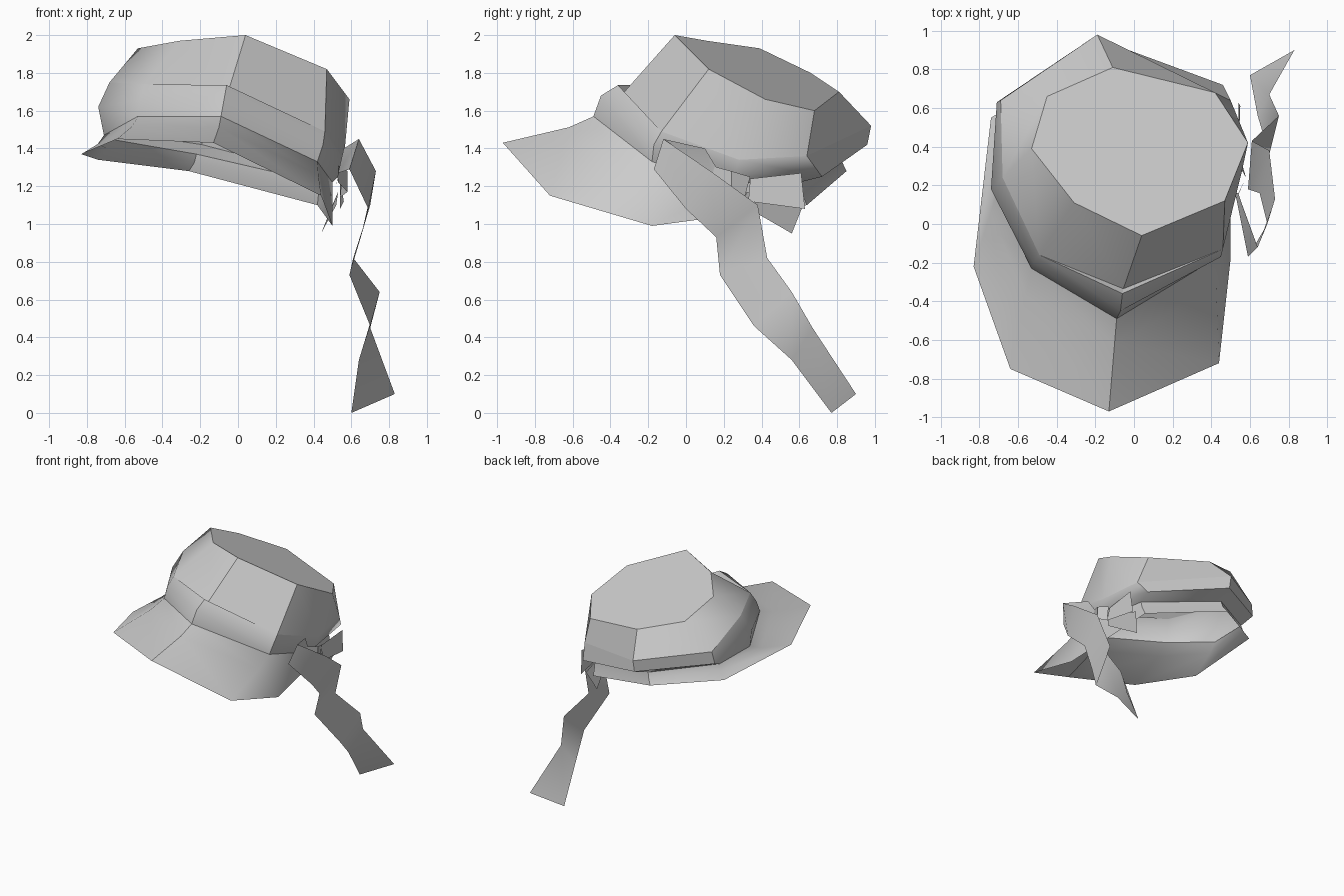
import bpy
import bmesh
from mathutils import Vector

# Remove the default object
default_object = bpy.data.objects.get("Cube")
if default_object:
    bpy.data.objects.remove(default_object, do_unlink=True)

# Single flat felt colour
felt = bpy.data.materials.new("light_grey_felt")
felt.use_nodes = True
felt_colour = (0.6, 0.6, 0.6, 1)
felt.diffuse_color = felt_colour
felt.node_tree.nodes["Principled BSDF"].inputs["Base Color"].default_value = felt_colour


def finish(name, mesh_builder, smooth_angle):
    """Turn a bmesh into a named, shaded object."""
    mesh = bpy.data.meshes.new(name)
    mesh_builder.to_mesh(mesh)
    mesh_builder.free()
    mesh.materials.append(felt)
    part = bpy.data.objects.new(name, mesh)
    bpy.context.collection.objects.link(part)
    bpy.ops.object.select_all(action="DESELECT")
    part.select_set(True)
    bpy.context.view_layer.objects.active = part
    bpy.ops.object.shade_smooth_by_angle(angle=smooth_angle)


def loft(name, rows, closed=False, capped=False, creases=(), smooth_angle=0.6):
    """Skin neighbouring rows of points with quads, keeping some columns sharp."""
    builder = bmesh.new()
    grid = [[builder.verts.new(Vector(point)) for point in row] for row in rows]
    for upper, lower in zip(grid, grid[1:]):
        count = len(upper)
        for i in range(count if closed else count - 1):
            j = (i + 1) % count
            builder.faces.new((upper[i], lower[i], lower[j], upper[j]))
        for column in creases:
            builder.edges.get((upper[column], lower[column])).smooth = False
    if capped:
        cap = builder.faces.new(grid[0])
        for edge in cap.edges:
            edge.smooth = False
    finish(name, builder, smooth_angle)


# Eight-sided rings, counted from the front round by the model's left
FRONT, FRONT_LEFT, BACK_LEFT, BACK = 0, 1, 3, 4
top_edge = [(.04, -.06, 2), (.47, .12, 1.82), (.59, .42, 1.66), (.42, .68, 1.6),
            (-.11, .81, 1.7), (-.45, .66, 1.8), (-.53, .39, 1.93), (-.31, .11, 1.97)]
band_lip = [(-.06, -.36, 1.735), (.46, -.13, 1.49), (.56, .28, 1.34), (.5, .64, 1.36),
            (-.19, .98, 1.52), (-.69, .64, 1.6), (-.68, .24, 1.75), (-.49, -.16, 1.74)]
band_bulge = [(-.07, -.45, 1.68), (.45, -.17, 1.42), (.55, .26, 1.27), (.46, .72, 1.25),
              (-.19, .96, 1.42), (-.71, .63, 1.5), (-.74, .18, 1.62), (-.52, -.2, 1.66)]
band_base = [(-.09, -.49, 1.57), (.42, -.18, 1.33), (.5, .22, 1.22), (.43, .6, 1.22),
             (-.22, .82, 1.37), (-.68, .52, 1.45), (-.71, .16, 1.47), (-.53, -.23, 1.57)]
brim_edge = [(-.13, -.97, 1.43), (.44, -.72, 1.15), (.5, -.18, .99), (.42, .64, 1.1),
             (-.26, .85, 1.28), (-.74, .55, 1.34), (-.83, -.22, 1.37), (-.64, -.75, 1.45)]

# The crown sinks slightly behind the lip of the band at the front
crown_foot = [(-.055, -.335, 1.69)] + band_lip[1:]

# The brim drops a little before it flares outwards
brim_bend = [Vector(inner).lerp(Vector(outer), .27) - Vector((0, 0, .02))
             for inner, outer in zip(band_base, brim_edge)]

# Crown with its flat top, the bulging band and the flared brim
loft("crown", [top_edge, crown_foot], closed=True, capped=True,
     creases=(FRONT, FRONT_LEFT, BACK_LEFT, BACK), smooth_angle=1)
loft("hat_band", [crown_foot, band_lip, band_bulge, band_base], closed=True,
     creases=(FRONT,), smooth_angle=0.8)
loft("brim", [band_base, brim_bend, brim_edge], closed=True,
     creases=(FRONT, BACK), smooth_angle=0.9)

# Twisting ribbon tail hanging at the side
tail_rear = [(.64, -.12, 1.45), (.73, .13, 1.28), (.7, .38, 1.1), (.61, .43, .82),
             (.75, .56, .64), (.7, .67, .45), (.83, .9, .1)]
tail_front = [(.59, -.17, 1.29), (.69, 0, 1.08), (.65, .16, .93), (.59, .18, .73),
              (.7, .36, .46), (.64, .56, .28), (.6, .77, 0)]
loft("ribbon_tail", [tail_rear, tail_front], smooth_angle=0.9)

# Short fold running from the top of the tail back to the knot
fold_upper = [tail_rear[0], (.56, .1, 1.4), (.54, .16, 1.3)]
fold_lower = [tail_front[0], (.53, .13, 1.27), (.52, .16, 1.2)]
loft("ribbon_fold", [fold_upper, fold_lower])

# Knot: a small bulging patch against the band
knot_upper = [(.53, .13, 1.31), (.58, .24, 1.28), (.55, .34, 1.25)]
knot_lower = [(.53, .14, 1.22), (.58, .24, 1.17), (.54, .31, 1.14)]
loft("ribbon_knot", [knot_upper, knot_lower])

# Two flared bow ends behind the knot
bow_upper = [(.54, .34, 1.24), (.55, .61, 1.27)]
bow_lower = [(.56, .33, 1.12), (.54, .63, 1.08)]
loft("bow_end_upper", [bow_upper, bow_lower])
drop_upper = [(.53, .32, 1.17), (.5, .62, 1.1)]
drop_lower = [(.52, .3, 1.1), (.44, .56, .95)]
loft("bow_end_lower", [drop_upper, drop_lower])
